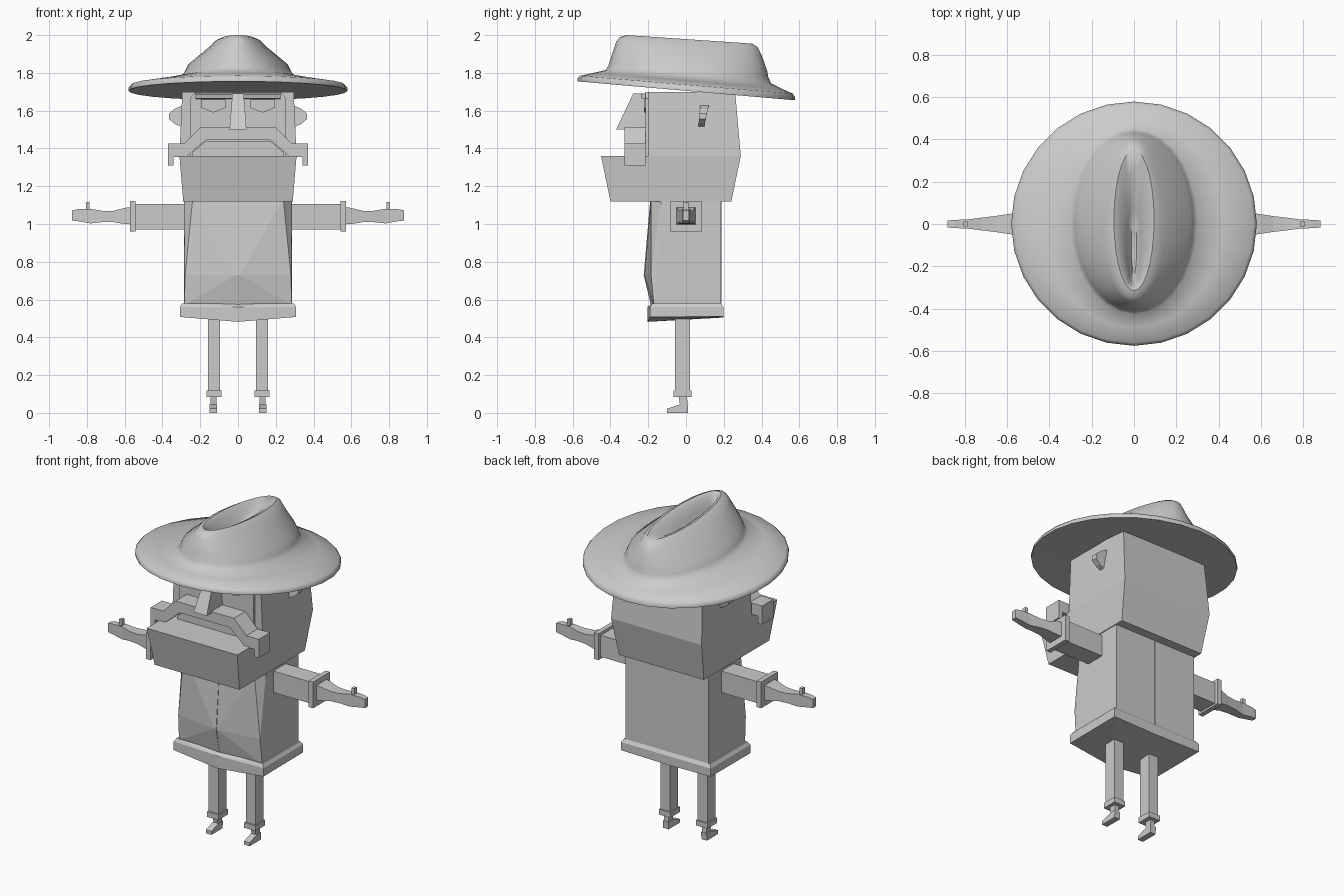
import bpy, bmesh, math

grey = bpy.data.materials.new("plain grey")
grey.diffuse_color = (0.6, 0.6, 0.6, 1)


def finish(name, bm):
    bmesh.ops.recalc_face_normals(bm, faces=bm.faces)
    me = bpy.data.meshes.new(name)
    bm.to_mesh(me)
    bm.free()
    me.materials.append(grey)
    ob = bpy.data.objects.new(name, me)
    bpy.context.collection.objects.link(ob)
    return ob


def mirror(ob):
    ob.modifiers.new("mirror", 'MIRROR').use_axis = (True, False, False)
    return ob


def hull(name, pts):
    """Convex solid around points."""
    bm = bmesh.new()
    for p in pts:
        bm.verts.new(p)
    bmesh.ops.convex_hull(bm, input=bm.verts)
    bmesh.ops.dissolve_limit(bm, angle_limit=0.01, verts=bm.verts, edges=bm.edges)
    return finish(name, bm)


def box(name, x, y, z):
    return hull(name, [(a, b, c) for a in x for b in y for c in z])


def sym(pts):
    return [(s * x, y, z) for s in (-1, 1) for x, y, z in pts]


def loft(name, rings, caps=True):
    """Skin a list of equal-length point rings."""
    bm = bmesh.new()
    vs = [[bm.verts.new(p) for p in r] for r in rings]
    n = len(rings[0])
    for a, b in zip(vs, vs[1:]):
        for i in range(n):
            bm.faces.new((a[i], a[(i + 1) % n], b[(i + 1) % n], b[i]))
    if caps:
        bm.faces.new(vs[0])
        bm.faces.new(vs[-1])
    return finish(name, bm)


def plate(name, outline, y0, y1):
    """Front outline (x, z) pushed through depth."""
    return loft(name, [[(x, y, z) for x, z in outline] for y in (y0, y1)])


# Hat: tilted oval rings (half width, front y, back y, front z, back z)
HAT = [(0.28, -0.30, 0.30, 1.735, 1.685), (0.58, -0.575, 0.578, 1.755, 1.655),
       (0.58, -0.575, 0.578, 1.77, 1.672), (0.565, -0.56, 0.565, 1.785, 1.69),
       (0.42, -0.49, 0.51, 1.80, 1.715), (0.30, -0.425, 0.45, 1.815, 1.745),
       (0.28, -0.41, 0.435, 1.84, 1.78), (0.265, -0.40, 0.43, 1.875, 1.81),
       (0.155, -0.37, 0.40, 1.965, 1.895), (0.125, -0.35, 0.38, 1.99, 1.935),
       (0.095, -0.315, 0.35, 2.0, 1.955), (0.06, -0.30, 0.25, 1.985, 1.94),
       (0.035, -0.285, 0.08, 1.93, 1.90), (0.012, -0.24, 0.03, 1.89, 1.88)]
rings = []
for rx, yf, yb, zf, zb in HAT:
    ring = []
    for i in range(28):
        t = 2 * math.pi * i / 28
        f = (1 - math.cos(t)) / 2
        ring.append((rx * math.sin(t), yf + (yb - yf) * f, zf + (zb - zf) * f))
    rings.append(ring)
hat = loft("hat", rings)
bpy.context.view_layer.objects.active = hat
hat.select_set(True)
bpy.ops.object.shade_smooth_by_angle(angle=math.radians(50))
hat.select_set(False)

# Head and jutting jaw
hull("head", sym([(0.31, -0.20, 1.36), (0.31, 0.29, 1.36),
                  (0.295, -0.20, 1.70), (0.295, 0.26, 1.70)]))
hull("jaw", sym([(0.31, -0.45, 1.36), (0.31, 0.29, 1.36),
                 (0.29, -0.40, 1.12), (0.29, 0.24, 1.12)]))

# Face: raised plate, brow, eyes, nose and lip
plate("face", [(-0.255, 1.36), (0.255, 1.36), (0.255, 1.665),
               (0.225, 1.70), (-0.225, 1.70), (-0.255, 1.665)], -0.215, -0.19)
hull("brow", sym([(0.225, -0.20, 1.70), (0.225, -0.24, 1.685), (0.225, -0.235, 1.665),
                  (0.225, -0.20, 1.66)]))
mirror(plate("eye", [(0.195, 1.66), (0.065, 1.66), (0.065, 1.615),
                     (0.13, 1.59), (0.195, 1.615)], -0.223, -0.214))
hull("nose", sym([(0.03, -0.24, 1.69), (0.03, -0.28, 1.69), (0.045, -0.37, 1.50),
                  (0.045, -0.20, 1.50), (0.03, -0.20, 1.69)]))
plate("lip", [(-0.24, 1.36), (0.24, 1.36), (0.24, 1.38), (0.17, 1.44),
              (-0.17, 1.44), (-0.24, 1.38)], -0.25, -0.19)

# Moustache with drooping ends
half = [(0.20, 1.51), (0.285, 1.425), (0.37, 1.425), (0.37, 1.31),
        (0.342, 1.31), (0.342, 1.355), (0.275, 1.355), (0.17, 1.445)]
plate("moustache", half + [(-x, z) for x, z in reversed(half)], -0.325, -0.215)

# Ears
mirror(hull("ear", [p for x, z in [(0.29, 1.63), (0.335, 1.61), (0.365, 1.585),
                                   (0.365, 1.555), (0.335, 1.53), (0.29, 1.51)]
                    for p in ((x, 0.065 + (z - 1.51) * 0.08, z),
                              (x, 0.095 + (z - 1.51) * 0.22, z))]))

# Jacket: slab back with bulging front, centre seam and skirt band
hull("jacket", sym([(0.285, 0.185, 1.13), (0.285, 0.185, 0.57),
                    (0.285, -0.13, 1.13), (0.285, -0.17, 0.57),
                    (0.24, -0.185, 1.13), (0.28, -0.185, 0.73),
                    (0.01, -0.187, 1.13), (0.01, -0.22, 0.73), (0.01, -0.185, 0.57)]))
hull("front_seam", sym([(0.007, -0.19, 1.12), (0.007, -0.224, 0.73),
                        (0.007, -0.188, 0.58), (0.007, -0.15, 1.12), (0.007, -0.15, 0.58)]))
box("back_seam", (-0.004, 0.004), (0.18, 0.187), (0.58, 1.12))
hull("skirt_band", sym([(0.295, -0.18, 0.58), (0.295, 0.185, 0.58),
                        (0.308, -0.19, 0.56), (0.308, 0.198, 0.56),
                        (0.308, -0.19, 0.508), (0.308, 0.198, 0.51),
                        (0, -0.205, 0.56), (0, -0.205, 0.482), (0, 0.198, 0.505)]))

# Arms: sleeve, cuff, tapering hand, thumb
mirror(box("sleeve", (0.27, 0.545), (-0.06, 0.06), (0.972, 1.105)))
mirror(box("cuff", (0.542, 0.572), (-0.083, 0.083), (0.96, 1.122)))
HAND = [(0.56, 0.052, 0.998, 1.09), (0.60, 0.046, 1.0, 1.085), (0.66, 0.037, 1.01, 1.07),
        (0.72, 0.03, 1.01, 1.07), (0.78, 0.022, 1.003, 1.08), (0.85, 0.019, 1.015, 1.078),
        (0.88, 0.016, 1.018, 1.072)]
mirror(loft("hand", [[(x, -w, a), (x, w, a), (x, w, b), (x, -w, b)] for x, w, a, b in HAND]))
mirror(box("thumb", (0.785, 0.805), (-0.012, 0.012), (1.06, 1.117)))

# Legs: trouser, cuff, ankle, foot
mirror(box("leg", (0.094, 0.16), (-0.058, 0.02), (0.10, 0.53)))
mirror(box("trouser_cuff", (0.088, 0.166), (-0.066, 0.028), (0.085, 0.118)))
mirror(hull("ankle", [(x, y, z) for x in (0.115, 0.145)
                      for y, z in ((-0.04, 0.09), (0.005, 0.09), (-0.03, 0.03), (0.01, 0.03))]))
mirror(hull("foot", [(x, y, z) for x in (0.112, 0.15)
                     for y, z in ((-0.10, 0), (0.01, 0), (0.012, 0.045),
                                  (-0.03, 0.045), (-0.10, 0.022))]))
